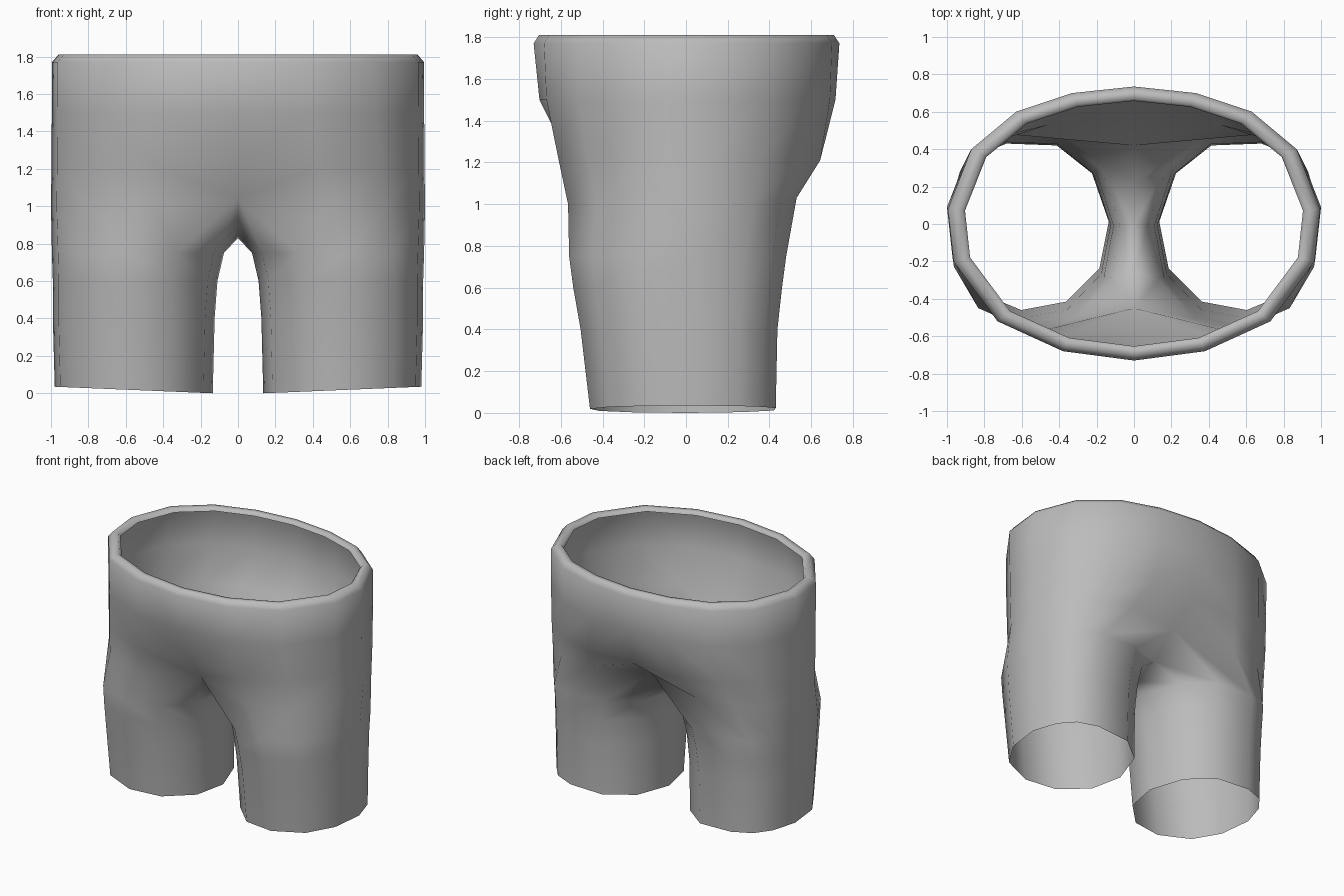
import bpy, bmesh

if "Cube" in bpy.data.objects:
    bpy.data.objects.remove(bpy.data.objects["Cube"])

# Half outlines (x >= 0), listed from centre back round the outside to centre front
WAIST = [(0, .735), (.33, .70), (.63, .60), (.87, .40), (.995, .08),
         (.965, -.20), (.73, -.52), (.38, -.68), (0, -.73)]
HIP = [(0, .42, 1.06), (.46, .53, 1.03), (.74, .46, 1.01), (.91, .32, 1.0),
       (1.0, .09, 1.0), (.97, -.18, 1.0), (.79, -.43, 1.0), (.47, -.565, 1.0),
       (0, -.45, 1.04)]
CROTCH = [(0, -.25, .90), (0, 0, .83), (0, .22, .89)]
LEG = [(.41, .43), (.68, .44), (.83, .38), (.92, .27), (.98, .08), (.95, -.17),
       (.83, -.36), (.60, -.455), (.36, -.41), (.18, -.23), (.13, .02), (.22, .28)]


def waist_ring(z, sx=1, sy=1):
    return [(x * sx, y * sy, z) for x, y in WAIST]


def blend_ring(z, back, front):
    """Mix the waist outline towards the hip outline."""
    ring = []
    for (x, y), (hx, hy, _) in zip(WAIST, HIP):
        t = back + (front - back) * (.73 - y) / 1.46
        ring.append((x + (hx - x) * t, y + (hy - y) * t, z))
    return ring


def leg_ring(z, inner, front, back, outer):
    """Fit the leg outline between the given limits."""
    k = (outer - inner) / .85
    sy = (back - front) / .895
    slope = .035 if z == 0 else 0
    return [(outer - (.98 - x) * k, front + (y + .455) * sy,
             z + slope * (x - .13) / .85) for x, y in LEG]


bm = bmesh.new()


def add(ring):
    return [bm.verts.new(p) for p in ring]


def loft(a, b, closed=False):
    n = len(a)
    for i in range(n if closed else n - 1):
        j = (i + 1) % n
        bm.faces.new((a[i], a[j], b[j], b[i]))


# Rolled waistband, then body down to the hip
body = [add(r) for r in (waist_ring(1.785, .908, .895), waist_ring(1.808, .925, .91),
                         waist_ring(1.81, .965, .965), waist_ring(1.77),
                         blend_ring(1.5, .06, .10), blend_ring(1.21, .33, .62), HIP)]
for a, b in zip(body, body[1:]):
    loft(a, b)

# Leg tube, closed on the inside by the crotch saddle
legs = [body[-1] + add(CROTCH)]
legs += [add(leg_ring(*s)) for s in ((.75, .075, -.56, .48, .995), (.6, .11, -.54, .46, .99),
                                    (.4, .125, -.505, .438, .99), (0, .135, -.46, .43, .98))]
for a, b in zip(legs, legs[1:]):
    loft(a, b, True)

# Mirror the half across the centre plane
geom = bm.verts[:] + bm.edges[:] + bm.faces[:]
bmesh.ops.mirror(bm, geom=geom, axis='X', merge_dist=.0005)
bmesh.ops.remove_doubles(bm, verts=bm.verts[:], dist=.0005)
bmesh.ops.recalc_face_normals(bm, faces=bm.faces[:])
# Keep the cloth facing outwards
side = max(bm.faces, key=lambda f: f.calc_center_median().x)
if side.normal.x < 0:
    bmesh.ops.reverse_faces(bm, faces=bm.faces[:])

mesh = bpy.data.meshes.new("shorts")
bm.to_mesh(mesh)
bm.free()
shorts = bpy.data.objects.new("shorts", mesh)
bpy.context.collection.objects.link(shorts)
for p in mesh.polygons:
    p.use_smooth = True

cloth = bpy.data.materials.new("grey cloth")
cloth.diffuse_color = (.5, .5, .5, 1)
cloth.use_nodes = True
cloth.node_tree.nodes["Principled BSDF"].inputs["Base Color"].default_value = cloth.diffuse_color
mesh.materials.append(cloth)
